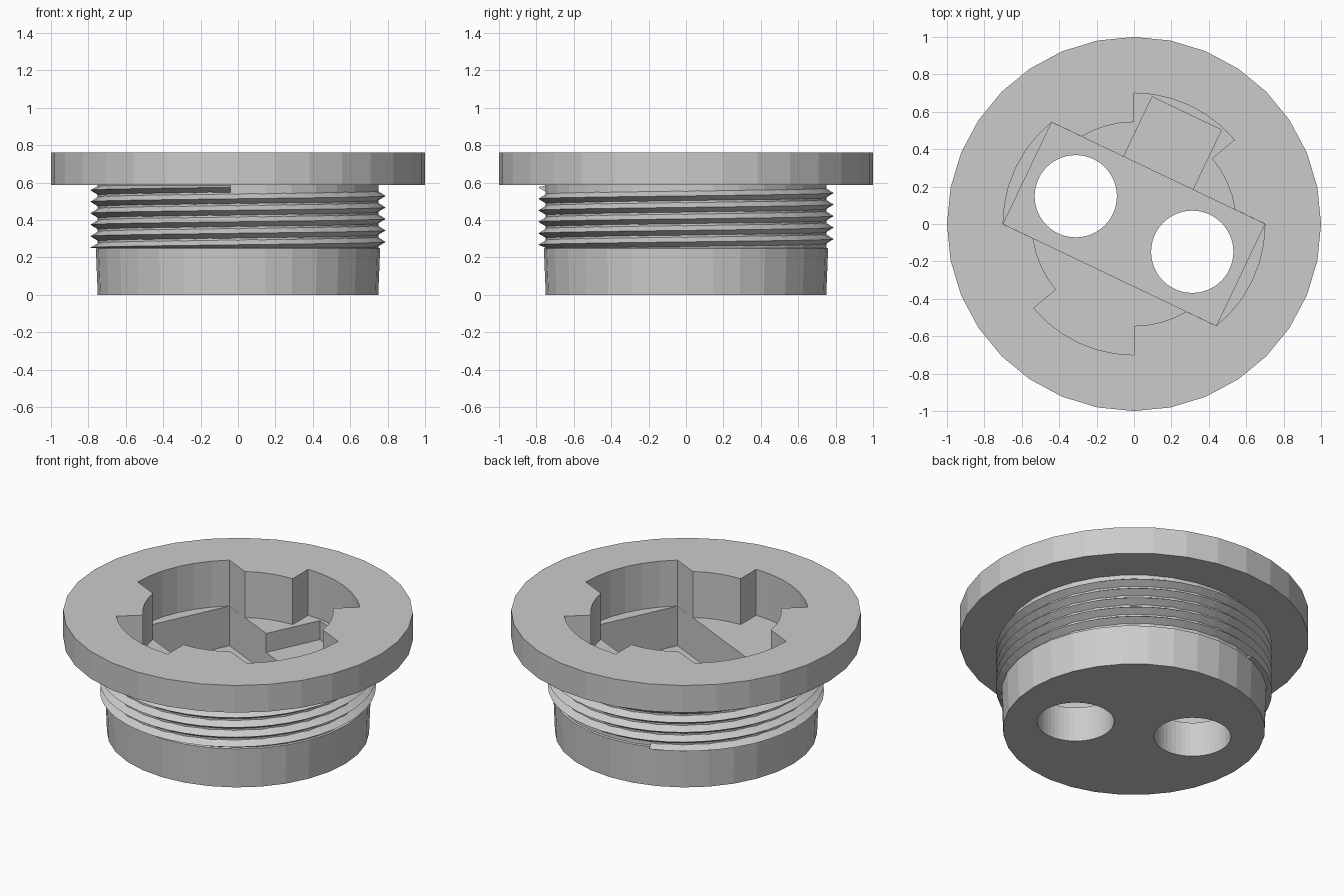
import bpy
import bmesh
from math import sin, cos, asin, degrees, radians, pi

if "Cube" in bpy.data.objects:
    bpy.data.objects.remove(bpy.data.objects["Cube"])

SIDES = 32
TOP, FLANGE_Z, THREAD_Z = 0.76, 0.588, 0.248
LEDGE_Z, SLOT_Z, POCKET_Z = 0.47, 0.22, 0.35
WIDE, NARROW = 0.70, 0.545      # radii of the socket opening
AXIS = 154.5                    # direction of the long slot
HALF = 25.5                     # half angle of each slot end

grey = bpy.data.materials.new("plain grey")
grey.use_nodes = True
grey.diffuse_color = (0.6, 0.6, 0.6, 1)
grey.node_tree.nodes["Principled BSDF"].inputs["Base Color"].default_value = (0.6, 0.6, 0.6, 1)


def polar(r, deg):
    return (r * cos(radians(deg)), r * sin(radians(deg)))


def arc(r, a, b, steps):
    return [polar(r, a + (b - a) * i / steps) for i in range(steps + 1)]


def finish(name, bm):
    bmesh.ops.recalc_face_normals(bm, faces=bm.faces)
    mesh = bpy.data.meshes.new(name)
    bm.to_mesh(mesh)
    bm.free()
    mesh.materials.append(grey)
    ob = bpy.data.objects.new(name, mesh)
    bpy.context.collection.objects.link(ob)
    return ob


def loft(name, rings):
    """Join equal rings of points with quads and cap both ends."""
    bm = bmesh.new()
    loops = [[bm.verts.new(p) for p in ring] for ring in rings]
    for a, b in zip(loops, loops[1:]):
        for i in range(len(a)):
            j = (i + 1) % len(a)
            bm.faces.new((a[i], a[j], b[j], b[i]))
    bm.faces.new(loops[0][::-1])
    bm.faces.new(loops[-1])
    return finish(name, bm)


def prism(name, outline, z0, z1):
    return loft(name, [[(x, y, z) for x, y in outline] for z in (z0, z1)])


def cut(target, cutter):
    cutter.hide_render = True
    mod = target.modifiers.new("cut", "BOOLEAN")
    mod.operation = "DIFFERENCE"
    mod.solver = "EXACT"
    mod.object = cutter
    bpy.context.view_layer.objects.active = target
    bpy.ops.object.modifier_apply(modifier=mod.name)
    bpy.data.objects.remove(cutter)


# Flanged plug body
profile = [(0.75, 0), (0.76, THREAD_Z), (0.75, THREAD_Z + 0.004),
           (0.75, FLANGE_Z), (1, FLANGE_Z), (1, TOP)]
plug = loft("plug_body", [[(*polar(r, 360 * i / SIDES), z) for i in range(SIDES)]
                          for r, z in profile])

# Socket opening: two lobes, the slot ends and the narrower circle between them
meet = degrees(asin(WIDE * sin(radians(HALF)) / NARROW))
opening = []
for turn in (0, 180):
    opening += arc(WIDE, turn + 40, turn + 90, 6)
    opening += arc(NARROW, turn + 90, turn + AXIS - meet, 4)
    opening += arc(WIDE, turn + AXIS - HALF, turn + AXIS + HALF, 6)
    opening += arc(NARROW, turn + AXIS + meet, turn + 220, 4)
cut(plug, prism("opening_cutter", opening, LEDGE_Z, TOP + 0.1))

# Deep straight slot
slot = [polar(WIDE - 0.001, AXIS + a) for a in (-HALF, HALF, 180 - HALF, 180 + HALF)]
cut(plug, prism("slot_cutter", slot, SLOT_Z, LEDGE_Z + 0.02))

# Side pocket opening into the slot
ux, uy = polar(1, AXIS - 90)
pocket = [(u * ux - v * uy, u * uy + v * ux)
          for u, v in ((0.2, -0.205), (0.655, -0.205), (0.655, 0.205), (0.2, 0.205))]
cut(plug, prism("pocket_cutter", pocket, POCKET_Z, LEDGE_Z + 0.01))

# Two through holes
for turn in (0, 180):
    cx, cy = polar(0.345, AXIS + turn)
    ring = [(cx + x, cy + y) for x, y in arc(0.22, 0, 360, 48)[:-1]]
    cut(plug, prism("hole_cutter", ring, -0.1, SLOT_Z + 0.03))

# Right-handed V thread, trimmed level at both ends
PITCH, STEPS = 0.0615, 48
END_ANGLE, END_Z, TURNS = 267, 0.575, 5.45
count = int(TURNS * STEPS)
sections = []
for i in range(count + 1):
    back = (count - i) / STEPS
    x, y = polar(1, END_ANGLE - 360 * back)
    crest = END_Z - PITCH * back
    section = []
    for r, dz in ((0.74, -0.5), (0.79, 0), (0.74, 0.5)):
        z = min(max(crest + dz * PITCH, THREAD_Z), FLANGE_Z)
        section.append((r * x, r * y, z))
    sections.append(section)
loft("screw_thread", sections)
